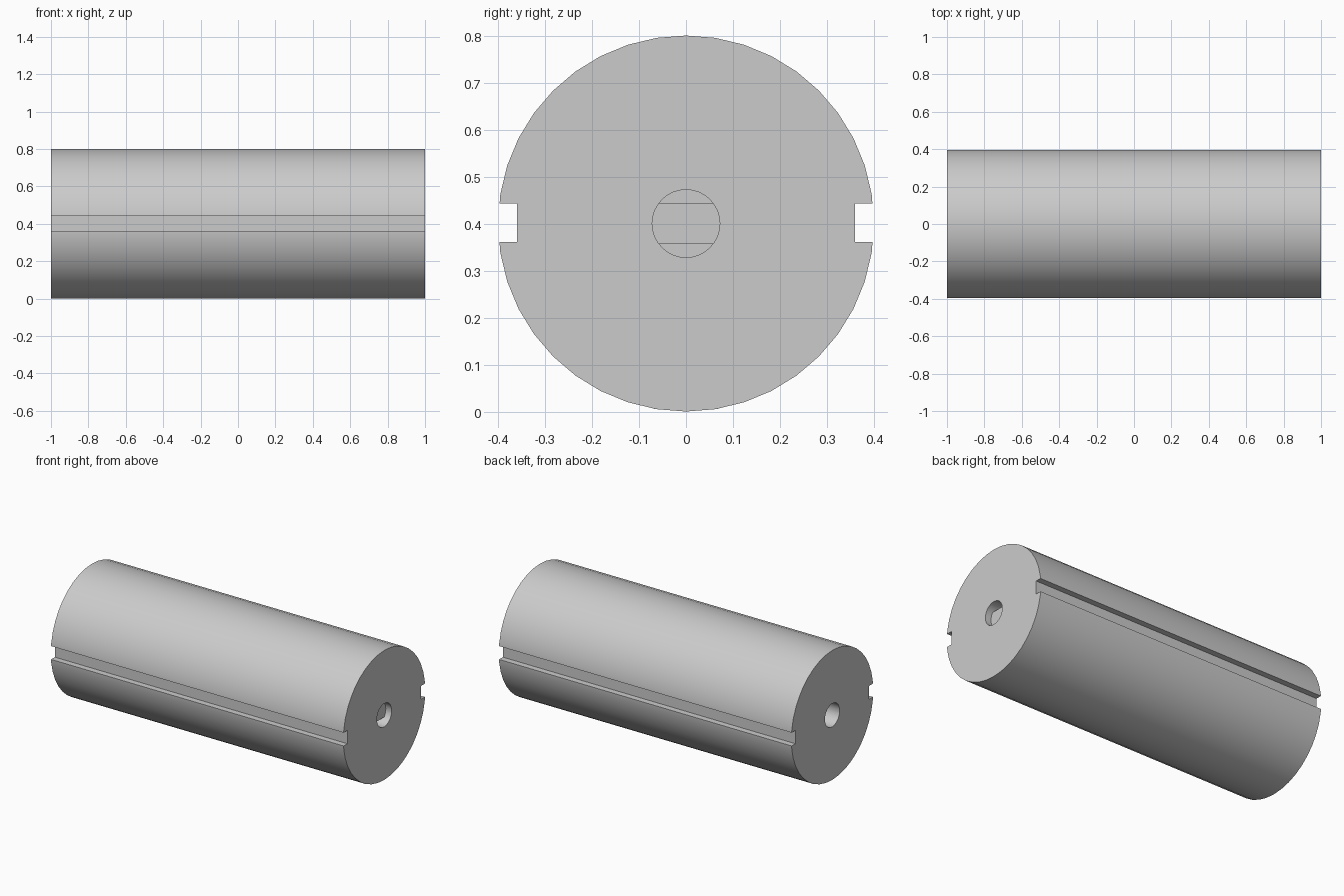
import bpy, math
from mathutils import Matrix

if "Cube" in bpy.data.objects:
    bpy.data.objects.remove(bpy.data.objects["Cube"])

LENGTH, RADIUS, AXIS_Z = 2.0, 0.4, 0.4
HOLE_RADIUS, HOLE_DEPTH = 0.072, 0.25

# Single grey finish
grey = bpy.data.materials.new("plain_grey")
colour = (0.6, 0.6, 0.6, 1.0)
grey.diffuse_color = colour
grey.use_nodes = True
grey.node_tree.nodes["Principled BSDF"].inputs["Base Color"].default_value = colour


def rod(name, x0, x1, radius, sides):
    """Cylinder lying along x between x0 and x1, on the roller axis."""
    bpy.ops.mesh.primitive_cylinder_add(vertices=sides, radius=radius, depth=x1 - x0)
    obj = bpy.context.object
    obj.name = name
    obj.data.transform(Matrix.Rotation(math.pi / 2, 4, 'Y'))
    obj.location = ((x0 + x1) / 2, 0, AXIS_Z)
    obj.data.materials.append(grey)
    return obj


def block(name, size, location):
    bpy.ops.mesh.primitive_cube_add(size=1, location=location)
    obj = bpy.context.object
    obj.name = name
    obj.data.transform(Matrix.Diagonal((*size, 1)))
    obj.data.materials.append(grey)
    return obj


def cut(target, cutter):
    cutter.hide_render = True
    mod = target.modifiers.new("cut", 'BOOLEAN')
    mod.operation = 'DIFFERENCE'
    mod.solver = 'EXACT'
    mod.object = cutter
    bpy.context.view_layer.objects.active = target
    bpy.ops.object.modifier_apply(modifier=mod.name)
    bpy.data.objects.remove(cutter)


def smooth(obj):
    bpy.ops.object.select_all(action='DESELECT')
    obj.select_set(True)
    bpy.context.view_layer.objects.active = obj
    bpy.ops.object.shade_smooth_by_angle(angle=math.radians(30))


# Main roller
half = LENGTH / 2
body = rod("roller_body", -half, half, RADIUS, 40)

# Keyway along the front and back
for side in (-1, 1):
    cut(body, block("keyway_cutter", (LENGTH + 0.2, 0.12, 0.082),
                    (0, side * 0.42, AXIS_Z + 0.002)))

# Blind shaft hole in each end
cut(body, rod("left_hole_cutter", half - HOLE_DEPTH, half + 0.1, HOLE_RADIUS, 32))
cut(body, rod("right_hole_cutter", -half - 0.1, -half + HOLE_DEPTH, HOLE_RADIUS, 32))
smooth(body)

# Flat drive tang recessed in the left hole
tang = rod("drive_tang", half - HOLE_DEPTH - 0.01, half - 0.04, HOLE_RADIUS + 0.002, 32)
for v in tang.data.vertices:
    v.co.z = max(-0.044, min(0.044, v.co.z))
smooth(tang)
